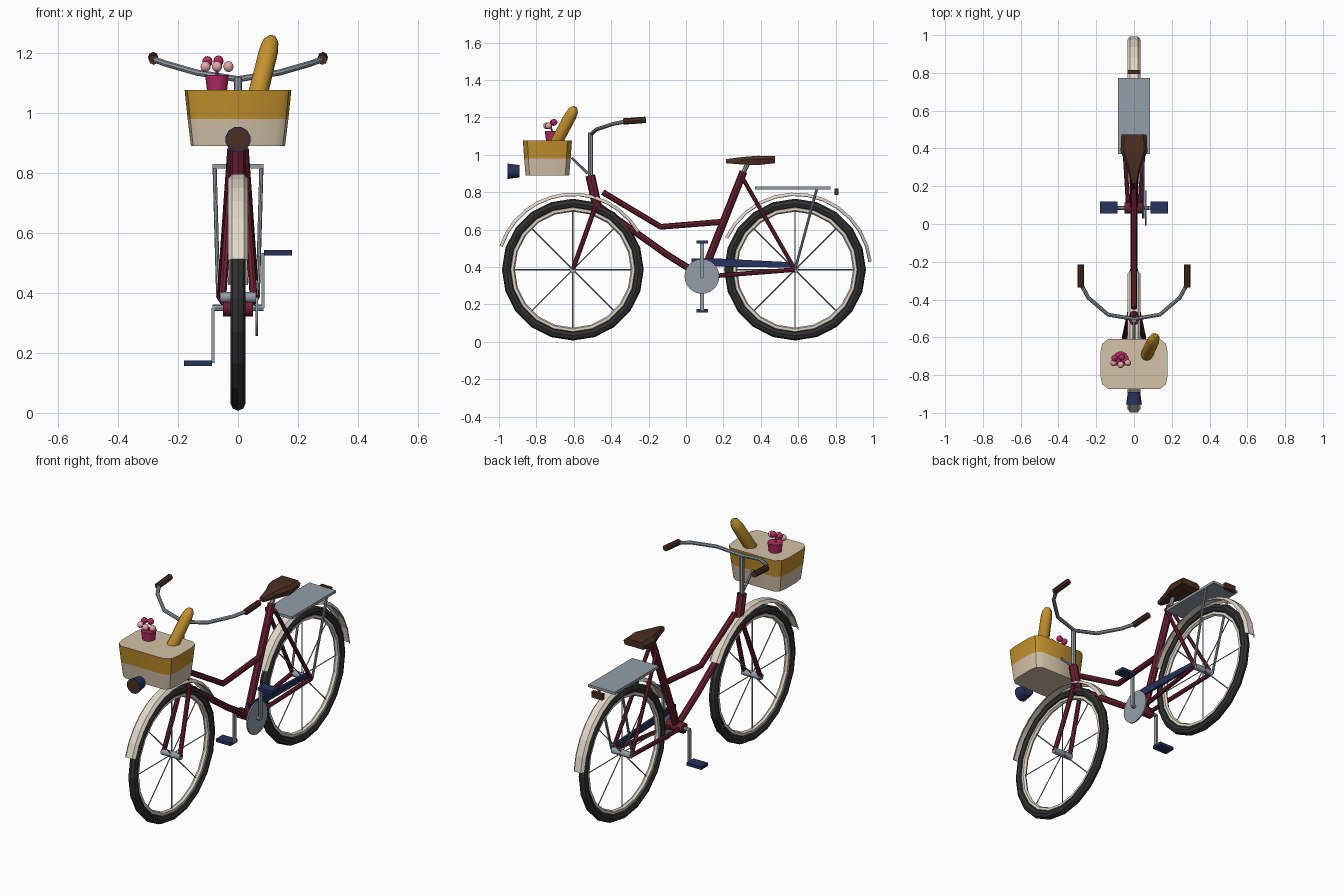
import bpy, bmesh, math
from mathutils import Vector

if "Cube" in bpy.data.objects:
    bpy.data.objects.remove(bpy.data.objects["Cube"])


def mat(name, r, g, b):
    lin = lambda c: (c / 255 / 12.92) if c < 11 else ((c / 255 + 0.055) / 1.055) ** 2.4
    m = bpy.data.materials.new(name)
    m.diffuse_color = (lin(r), lin(g), lin(b), 1)
    m.use_nodes = True
    m.node_tree.nodes["Principled BSDF"].inputs["Base Color"].default_value = m.diffuse_color
    return m


BLACK = mat("tyre black", 50, 50, 50)
CREAM = mat("cream", 224, 215, 200)
TAN = mat("basket tan", 212, 194, 168)
MAROON = mat("maroon", 108, 32, 50)
STEEL = mat("steel", 148, 158, 168)
NAVY = mat("navy", 38, 50, 92)
BROWN = mat("brown", 76, 46, 34)
GOLD = mat("gold", 196, 145, 45)
MAGENTA = mat("magenta", 178, 42, 98)
PINK = mat("pink", 235, 172, 176)


def finish(ob, smooth):
    if smooth:
        bpy.ops.object.select_all(action='DESELECT')
        ob.select_set(True)
        bpy.context.view_layer.objects.active = ob
        bpy.ops.object.shade_smooth_by_angle(angle=math.radians(40))
    return ob


def loft(name, rings, mats, bands=None, smooth=False):
    """Skin closed rings and cap both ends; bands = material slot for start cap, each gap, end cap."""
    bm = bmesh.new()
    vs = [[bm.verts.new(p) for p in r] for r in rings]
    n = len(vs[0])
    bands = bands or [0] * (len(rings) + 1)
    bm.faces.new(vs[0]).material_index = bands[0]
    for k in range(len(vs) - 1):
        for i in range(n):
            j = (i + 1) % n
            f = bm.faces.new((vs[k][i], vs[k][j], vs[k + 1][j], vs[k + 1][i]))
            f.material_index = bands[k + 1]
    bm.faces.new(vs[-1]).material_index = bands[-1]
    bmesh.ops.recalc_face_normals(bm, faces=bm.faces)
    me = bpy.data.meshes.new(name)
    bm.to_mesh(me)
    bm.free()
    for m in mats:
        me.materials.append(m)
    ob = bpy.data.objects.new(name, me)
    bpy.context.collection.objects.link(ob)
    return finish(ob, smooth)


def lathe(name, a, axis, profile, mats, bands=None, n=12, smooth=True):
    """Round part along an axis from point a; profile = (distance, radius)."""
    a, axis = Vector(a), Vector(axis).normalized()
    u = axis.orthogonal().normalized()
    v = axis.cross(u)
    rings = [[a + axis * d + (u * math.cos(t) + v * math.sin(t)) * r
              for t in (2 * math.pi * i / n for i in range(n))] for d, r in profile]
    return loft(name, rings, mats, bands, smooth)


def tube(name, pts, r, m, res=2):
    """Round tube along a polyline."""
    cu = bpy.data.curves.new(name, 'CURVE')
    cu.dimensions = '3D'
    cu.bevel_depth, cu.bevel_resolution, cu.use_fill_caps = r, res, True
    sp = cu.splines.new('POLY')
    sp.points.add(len(pts) - 1)
    for p, q in zip(sp.points, pts):
        p.co = (*q, 1)
    tmp = bpy.data.objects.new(name + "_path", cu)
    bpy.context.collection.objects.link(tmp)
    dg = bpy.context.evaluated_depsgraph_get()
    me = bpy.data.meshes.new_from_object(tmp.evaluated_get(dg))
    bpy.data.objects.remove(tmp)
    me.materials.clear()
    me.materials.append(m)
    ob = bpy.data.objects.new(name, me)
    bpy.context.collection.objects.link(ob)
    return finish(ob, True)


def box(name, lo, hi, m):
    ring = lambda z: [(lo[0], lo[1], z), (hi[0], lo[1], z), (hi[0], hi[1], z), (lo[0], hi[1], z)]
    return loft(name, [ring(lo[2]), ring(hi[2])], [m])


def torus(name, y, R, r, sides, m):
    bpy.ops.mesh.primitive_torus_add(major_radius=R, minor_radius=r, major_segments=20,
                                     minor_segments=sides, location=(0, y, HUB_Z),
                                     rotation=(0, math.pi / 2, 0))
    ob = bpy.context.object
    ob.name = name
    ob.data.materials.append(m)


HUB_Z, FRONT, REAR = 0.386, -0.605, 0.583
BB = (0, 0.085, 0.35)

# Wheels and mudguards
for side, y, a0, a1 in (("front", FRONT, 30, 162), ("rear", REAR, 6, 155)):
    torus(side + "_tyre", y, 0.354, 0.025, 8, BLACK)
    torus(side + "_rim", y, 0.324, 0.014, 6, CREAM)
    lathe(side + "_hub", (-0.06, y, HUB_Z), (1, 0, 0), [(0, 0.018), (0.12, 0.018)], [STEEL])
    for k in range(8):
        t = k * math.pi / 4
        tube(side + "_spoke", [(0, y, HUB_Z), (0, y + 0.318 * math.cos(t), HUB_Z + 0.318 * math.sin(t))],
             0.0035, STEEL, 0)
    section = [(-0.034, 0.396), (-0.02, 0.412), (0.02, 0.412), (0.034, 0.396),
               (0.03, 0.394), (0.018, 0.407), (-0.018, 0.407), (-0.03, 0.394)]
    rings = []
    for k in range(13):
        t = math.radians(a0 + (a1 - a0) * k / 12)
        rings.append([(x, y + r * math.cos(t), HUB_Z + r * math.sin(t)) for x, r in section])
    loft(side + "_mudguard", rings, [CREAM])

# Frame
tube("head_tube", [(0, -0.47, 0.70), (0, -0.512, 0.89)], 0.026, MAROON)
tube("top_tube", [(0, -0.445, 0.80), (0, -0.135, 0.615), (0, 0.20, 0.642)], 0.016, MAROON)
tube("down_tube", [(0, -0.48, 0.735), (0, -0.1, 0.465), BB], 0.018, MAROON)
tube("seat_tube", [BB, (0, 0.307, 0.91)], 0.021, MAROON)
lathe("bottom_bracket", (-0.05, *BB[1:]), (1, 0, 0), [(0, 0.03), (0.1, 0.03)], [MAROON])
for s in (-1, 1):
    tube("fork_leg", [(s * 0.026, -0.482, 0.73), (s * 0.052, FRONT, HUB_Z)], 0.013, MAROON)
    tube("seat_stay", [(s * 0.025, 0.30, 0.88), (s * 0.06, REAR, HUB_Z)], 0.011, MAROON)
    tube("chain_stay", [(s * 0.03, 0.085, 0.347), (s * 0.06, REAR, HUB_Z)], 0.012, MAROON)
    tube("rack_stay", [(s * 0.078, 0.70, 0.82), (s * 0.066, REAR, HUB_Z)], 0.007, STEEL)
    # Cranks and pedals, opposite ways up
    tip = BB[2] + s * 0.184
    box("crank_arm", (s * 0.083 - 0.005, 0.074, min(BB[2], tip)),
        (s * 0.083 + 0.005, 0.096, max(BB[2], tip)), STEEL)
    xs = sorted((s * 0.087, s * 0.18))
    box("pedal", (xs[0], 0.055, tip - 0.009), (xs[1], 0.118, tip + 0.009), NAVY)
    # Handlebar grips
    tube("grip", [(s * 0.281, -0.335, 1.178), (s * 0.283, -0.215, 1.187)], 0.017, BROWN)
tube("fork_crown", [(-0.036, -0.48, 0.735), (0.036, -0.48, 0.735)], 0.015, MAROON)
tube("crank_axle", [(-0.085, *BB[1:]), (0.085, *BB[1:])], 0.011, STEEL)
lathe("chainring", (0.058, *BB[1:]), (1, 0, 0), [(0, 0.093), (0.008, 0.093)], [STEEL], n=24)
guard = [(0.03, 0.445), (0.16, 0.446), (0.575, 0.425), (0.575, 0.397), (0.18, 0.402), (0.03, 0.42)]
loft("chain_guard", [[(x, y, z) for y, z in guard] for x in (0.042, 0.056)], [NAVY])

# Rack and rear reflector
box("rack", (-0.085, 0.37, 0.815), (0.085, 0.772, 0.83), STEEL)
box("reflector", (-0.035, 0.795, 0.785), (0.035, 0.815, 0.82), BROWN)

# Saddle
tube("seat_post", [(0, 0.305, 0.90), (0, 0.335, 0.965)], 0.013, STEEL)
rings = []
for y, w, lo, hi in ((0.215, 0.014, 0.955, 0.977), (0.30, 0.037, 0.948, 0.988),
                     (0.385, 0.071, 0.945, 0.995), (0.475, 0.067, 0.955, 0.993)):
    rings.append([(-w * 0.9, y, lo), (w * 0.9, y, lo), (w, y, lo * 0.4 + hi * 0.6),
                  (w * 0.75, y, hi), (-w * 0.75, y, hi), (-w, y, lo * 0.4 + hi * 0.6)])
loft("saddle", rings, [BROWN])

# Handlebar
tube("stem", [(0, -0.51, 0.87), (0, -0.51, 1.12)], 0.013, STEEL)
half = [(0.28, -0.32, 1.179), (0.242, -0.39, 1.165), (0.137, -0.48, 1.135)]
tube("handlebar", [(-x, y, z) for x, y, z in half] + [(0, -0.503, 1.113)] + half[::-1], 0.0105, STEEL)

# Basket with two colour bands
rings = []
for z, hx, hy in ((0.89, 0.157, 0.119), (0.98, 0.168, 0.127), (1.077, 0.178, 0.134)):
    corner = [(1, 0.45), (0.95, 0.8), (0.78, 0.98)]
    q = [(x * hx, y * hy) for x, y in corner]
    out = q + [(-x, y) for x, y in q[::-1]] + [(-x, -y) for x, y in q] + [(x, -y) for x, y in q[::-1]]
    rings.append([(x, -0.741 + y, z) for x, y in out])
loft("basket", rings, [TAN, GOLD], [0, 0, 1, 0], smooth=True)
tube("basket_bracket", [(0, -0.525, 0.90), (0, -0.612, 0.985)], 0.007, STEEL)

# Headlamp with lens
lathe("headlamp", (0, -0.89, 0.912), (0, -1, 0), [(0, 0.034), (0.015, 0.036), (0.065, 0.043), (0.065, 0.037)],
      [NAVY, BROWN], [0, 0, 0, 0, 1])

# Loaf
a, b = Vector((0.062, -0.705, 1.045)), Vector((0.114, -0.592, 1.255))
lathe("loaf", a, b - a, [(0, 0.028), (0.03, 0.033), (0.19, 0.032), (0.225, 0.026), ((b - a).length, 0.012)],
      [GOLD], n=10)

# Flower pot and blossoms
lathe("flower_pot", (-0.07, -0.715, 1.07), (0, 0, 1), [(0, 0.034), (0.057, 0.041)], [MAGENTA])
tube("flower_stem", [(-0.07, -0.715, 1.12), (-0.07, -0.725, 1.16)], 0.005, MAGENTA, 0)
for x, y, z, m in ((-0.108, -0.735, 1.155, PINK), (-0.07, -0.745, 1.155, PINK), (-0.032, -0.735, 1.155, PINK),
                   (-0.102, -0.71, 1.172, MAGENTA), (-0.065, -0.705, 1.174, MAGENTA)):
    bpy.ops.mesh.primitive_uv_sphere_add(segments=10, ring_count=6, radius=0.018, location=(x, y, z))
    bpy.context.object.name = "blossom"
    bpy.context.object.data.materials.append(m)
    finish(bpy.context.object, True)
